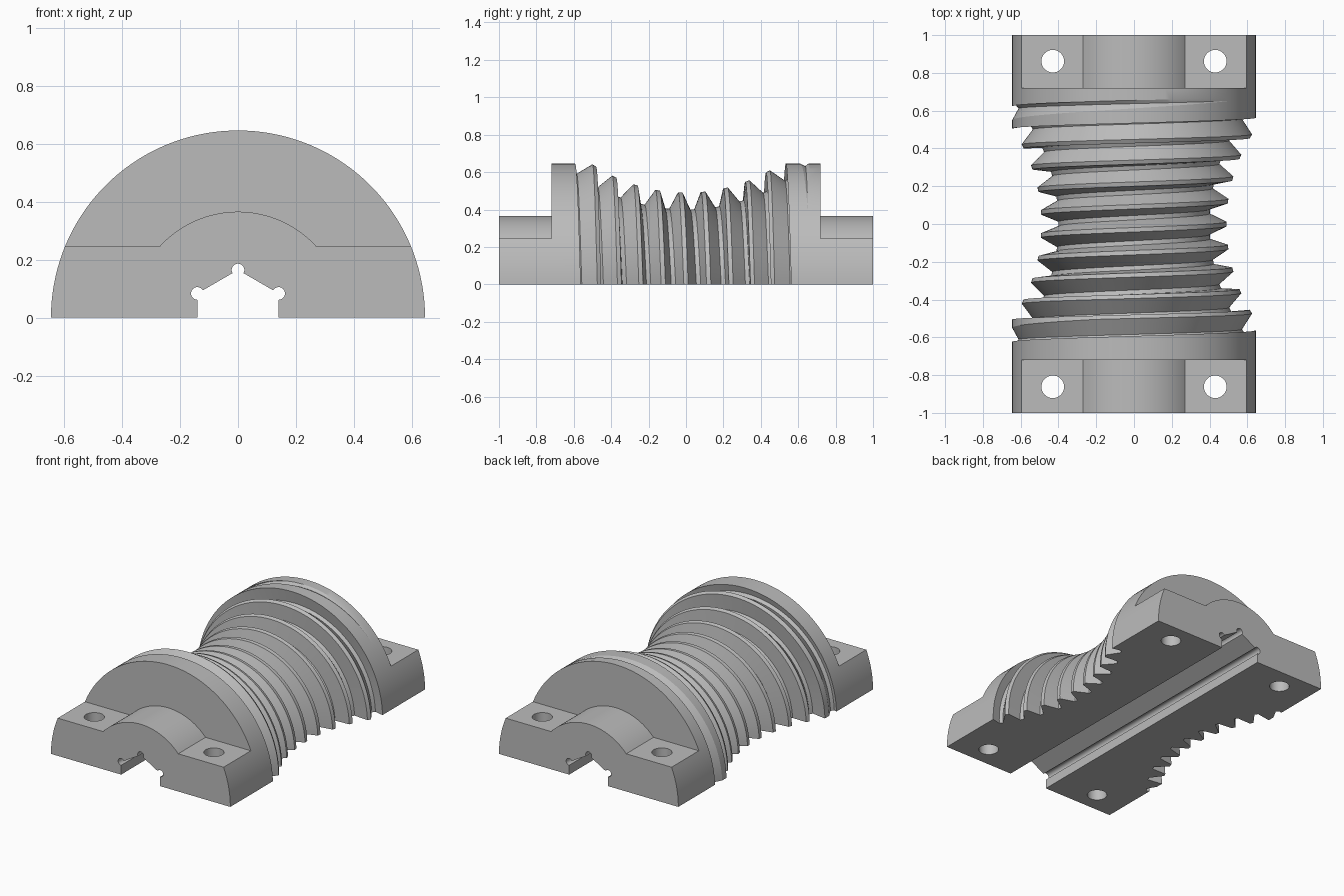
import bpy, bmesh
from math import sin, cos, pi, radians
from mathutils import Vector

cube = bpy.data.objects.get("Cube")
if cube:
    bpy.data.objects.remove(cube, do_unlink=True)

# Main dimensions
RADIUS, HALF_LEN, FLANGE_Y = 0.645, 1.0, 0.72
GEAR_Z, CREST, ROOT = 1.39, 0.90, 0.99       # arc centre and arc radii of the waisted thread
PITCH, CREST_HALF, ROOT_HALF = 7.76, 0.75, 3.2   # degrees on that arc
STEPS = 72

steel = bpy.data.materials.new("plain grey")
steel.use_nodes = True
grey = (0.5, 0.5, 0.5, 1.0)
steel.diffuse_color = grey
steel.node_tree.nodes["Principled BSDF"].inputs["Base Color"].default_value = grey


def make_object(name, bm):
    bmesh.ops.recalc_face_normals(bm, faces=bm.faces[:])
    mesh = bpy.data.meshes.new(name)
    bm.to_mesh(mesh)
    bm.free()
    mesh.materials.append(steel)
    obj = bpy.data.objects.new(name, mesh)
    bpy.context.collection.objects.link(obj)
    return obj


def arc(cx, cy, r, start, end, n):
    angles = [radians(start + (end - start) * i / n) for i in range(n + 1)]
    return [(cx + r * cos(a), cy + r * sin(a)) for a in angles]


def prism(bm, outline, place, offset):
    """Extrude a closed 2D outline by an offset vector."""
    base = bm.faces.new([bm.verts.new(place(u, v)) for u, v in outline])
    new = bmesh.ops.extrude_face_region(bm, geom=[base], use_keep_orig=True)["geom"]
    bmesh.ops.translate(bm, vec=offset, verts=[g for g in new if isinstance(g, bmesh.types.BMVert)])


def subtract(target, cutter):
    cutter.hide_render = True
    mod = target.modifiers.new("cut", 'BOOLEAN')
    mod.operation, mod.solver, mod.object = 'DIFFERENCE', 'EXACT', cutter
    bpy.context.view_layer.objects.active = target
    bpy.ops.object.modifier_apply(modifier=mod.name)
    bpy.data.objects.remove(cutter, do_unlink=True)


def arc_point(deg, rho):
    a = radians(deg)
    return Vector((rho * sin(a), GEAR_Z - rho * cos(a)))     # (y, radius)


def flank(centre, side):
    """Crest and root corner of one tooth side, trimmed to the flange radius."""
    top = arc_point(centre + side * CREST_HALF, CREST)
    low = arc_point(centre + side * ROOT_HALF, ROOT)
    if low.y >= RADIUS:
        top = low.copy()
    elif top.y > RADIUS:
        top = top.lerp(low, (top.y - RADIUS) / (top.y - low.y))
    for p in (top, low):
        p.y = min(p.y, RADIUS)
        p.x = max(-0.715, min(0.715, p.x))
    return top, low


def thread_column(theta):
    """Axial section of the worm at one turn angle."""
    shift = -PITCH * theta / (2 * pi)
    pts = [Vector((-HALF_LEN, RADIUS)), Vector((-FLANGE_Y, RADIUS))]
    for k in range(-6, 7):
        centre = shift + k * PITCH
        top_a, low_a = flank(centre, -1)
        top_b, low_b = flank(centre, 1)
        pts += [low_a, top_a, top_b, low_b]
    return pts + [Vector((FLANGE_Y, RADIUS)), Vector((HALF_LEN, RADIUS))]


# Half worm: helical surface closed by a flat underside and two end faces
bm = bmesh.new()
columns = []
for i in range(STEPS + 1):
    t = pi * i / STEPS
    columns.append([bm.verts.new((r * cos(t), y, r * sin(t) if 0 < i < STEPS else 0.0))
                    for y, r in thread_column(t)])
for a, b in zip(columns, columns[1:]):
    for j in range(len(a) - 1):
        bm.faces.new((a[j], a[j + 1], b[j + 1], b[j]))
bm.faces.new(columns[0] + columns[-1][::-1])
for end in (0, -1):
    bm.faces.new([c[end] for c in columns])
bmesh.ops.remove_doubles(bm, verts=bm.verts[:], dist=0.0002)
worm = make_object("half_worm", bm)

# Step each end down to bolt ears around a central hub
bm = bmesh.new()
step = [(0.8, 0.245)] + arc(0, 0, 0.365, 42.2, 137.8, 32) + [(-0.8, 0.245), (-0.8, 0.8), (0.8, 0.8)]
for side in (-1, 1):
    prism(bm, step, lambda u, v: (u, side * FLANGE_Y, v), Vector((0, side * 0.4, 0)))
subtract(worm, make_object("end_step_cutter", bm))

# Hexagonal shaft bore with relieved corners, and four bolt holes
bm = bmesh.new()
bore = [(-0.14, -0.1), (0.14, -0.1)]
for cx, cz, start in ((0.14, 0.083, -90), (0, 0.164, -30), (-0.14, 0.083, 30)):
    bore += arc(cx, cz, 0.022, start, start + 240, 14)
prism(bm, bore, lambda u, v: (u, -1.1, v), Vector((0, 2.2, 0)))
for x in (-0.43, 0.43):
    for y in (-0.862, 0.862):
        circle = arc(x, y, 0.06, 0, 360, 32)[:-1]
        prism(bm, circle, lambda u, v: (u, v, -0.1), Vector((0, 0, 0.6)))
subtract(worm, make_object("bore_cutter", bm))

# Smooth the curved faces, keep machined edges crisp
bpy.ops.object.select_all(action='DESELECT')
worm.select_set(True)
bpy.context.view_layer.objects.active = worm
bpy.ops.object.shade_smooth_by_angle(angle=radians(25))
